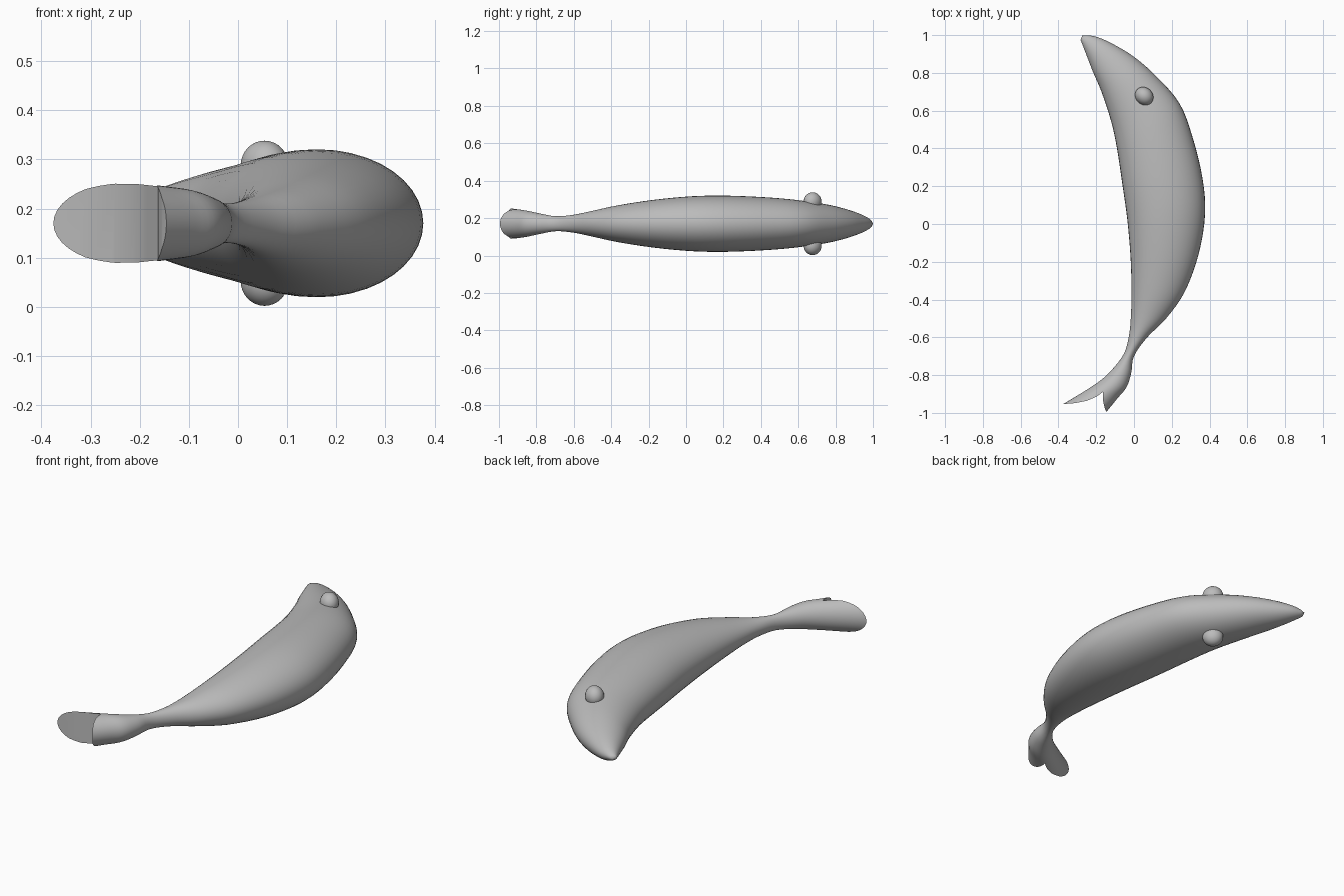
import bpy, bmesh, math
from mathutils import Vector

cube = bpy.data.objects.get("Cube")
if cube:
    bpy.data.objects.remove(cube, do_unlink=True)

MID = 0.17      # height of the body axis
RING = 40       # points around the body
STEPS = 4       # rings between neighbouring sections

grey = bpy.data.materials.new("plain grey")
grey.use_nodes = True
colour = (0.5, 0.5, 0.5, 1)
grey.diffuse_color = colour
grey.node_tree.nodes["Principled BSDF"].inputs["Base Color"].default_value = colour


def add_object(name, bm):
    mesh = bpy.data.meshes.new(name)
    bmesh.ops.recalc_face_normals(bm, faces=bm.faces)
    bm.to_mesh(mesh)
    bm.free()
    mesh.materials.append(grey)
    obj = bpy.data.objects.new(name, mesh)
    bpy.context.collection.objects.link(obj)
    return obj


def activate(obj):
    bpy.ops.object.select_all(action="DESELECT")
    obj.select_set(True)
    bpy.context.view_layer.objects.active = obj


def spline(a, b, c, d, t):
    return 0.5 * (2 * b + (c - a) * t + (2 * a - 5 * b + 4 * c - d) * t ** 2
                  + (3 * b - a - 3 * c + d) * t ** 3)


# Body sections from snout to tail: left x, y, right x, y, half height
sections = [Vector(s) for s in (
    (-.283, .975, -.250, .999, .014),
    (-.273, .950, -.195, .990, .031),
    (-.250, .890, -.110, .952, .055),
    (-.215, .800, .000, .885, .081),
    (-.172, .700, .115, .785, .105),
    (-.120, .540, .240, .640, .127),
    (-.090, .400, .310, .460, .141),
    (-.060, .200, .363, .240, .150),
    (-.035, .020, .376, .050, .147),
    (-.018, -.180, .342, -.160, .128),
    (-.013, -.360, .268, -.360, .099),
    (-.017, -.500, .170, -.500, .069),
    (-.028, -.600, .070, -.600, .048),
    (-.055, -.690, .000, -.700, .040),
    (-.120, -.775, -.015, -.790, .055),
    (-.180, -.830, -.040, -.865, .069),
    (-.270, -.890, -.085, -.920, .078),
    (-.420, -.980, -.150, -1.000, .092))]
padded = [sections[0]] + sections + [sections[-1]]
rows = [spline(*padded[i:i + 4], k / STEPS)
        for i in range(len(sections) - 1) for k in range(STEPS)] + [sections[-1]]

# Body: oval rings joined from snout to tail
bm = bmesh.new()
rings = []
for lx, ly, rx, ry, h in rows:
    ring = []
    for j in range(RING):
        a = math.tau * j / RING
        u = 0.5 + 0.5 * math.cos(a)
        ring.append(bm.verts.new((lx + (rx - lx) * u, ly + (ry - ly) * u,
                                  MID + h * math.sin(a))))
    rings.append(ring)
for r, s in zip(rings, rings[1:]):
    for j in range(RING):
        k = (j + 1) % RING
        bm.faces.new((r[j], r[k], s[k], s[j]))
snout = bm.verts.new((-.274, .998, MID))
for j in range(RING):
    bm.faces.new((rings[0][j], rings[0][(j + 1) % RING], snout))
bm.faces.new(rings[-1])
body = add_object("body", bm)

# Notch that splits the tail into two lobes
outline = [(-.6, -.962), (-.38, -.954), (-.31, -.948), (-.25, -.936), (-.2, -.915),
           (-.165, -.89), (-.163, -.94), (-.155, -.975), (-.143, -1), (-.14, -1.2), (-.6, -1.2)]
bm = bmesh.new()
base = bm.faces.new([bm.verts.new((x, y, -.2)) for x, y in outline])
top = bmesh.ops.extrude_face_region(bm, geom=[base])["geom"]
bmesh.ops.translate(bm, vec=(0, 0, .8),
                    verts=[v for v in top if isinstance(v, bmesh.types.BMVert)])
cutter = add_object("tail_notch_cutter", bm)
cut = body.modifiers.new("tail notch", "BOOLEAN")
cut.operation = "DIFFERENCE"
cut.solver = "EXACT"
cut.object = cutter
activate(body)
bpy.ops.object.modifier_apply(modifier=cut.name)
bpy.data.objects.remove(cutter, do_unlink=True)
bpy.ops.object.shade_smooth_by_angle(angle=math.radians(40))

# Eyes on both flat sides
for name, side in (("upper_eye", 1), ("lower_eye", -1)):
    bpy.ops.mesh.primitive_uv_sphere_add(segments=24, ring_count=16, radius=1,
                                         location=(.054, .677, MID + side * .118),
                                         rotation=(0, 0, math.radians(-45)))
    eye = bpy.context.object
    eye.name = name
    eye.scale = (.052, .045, .05)
    eye.data.materials.append(grey)
    bpy.ops.object.shade_smooth()
